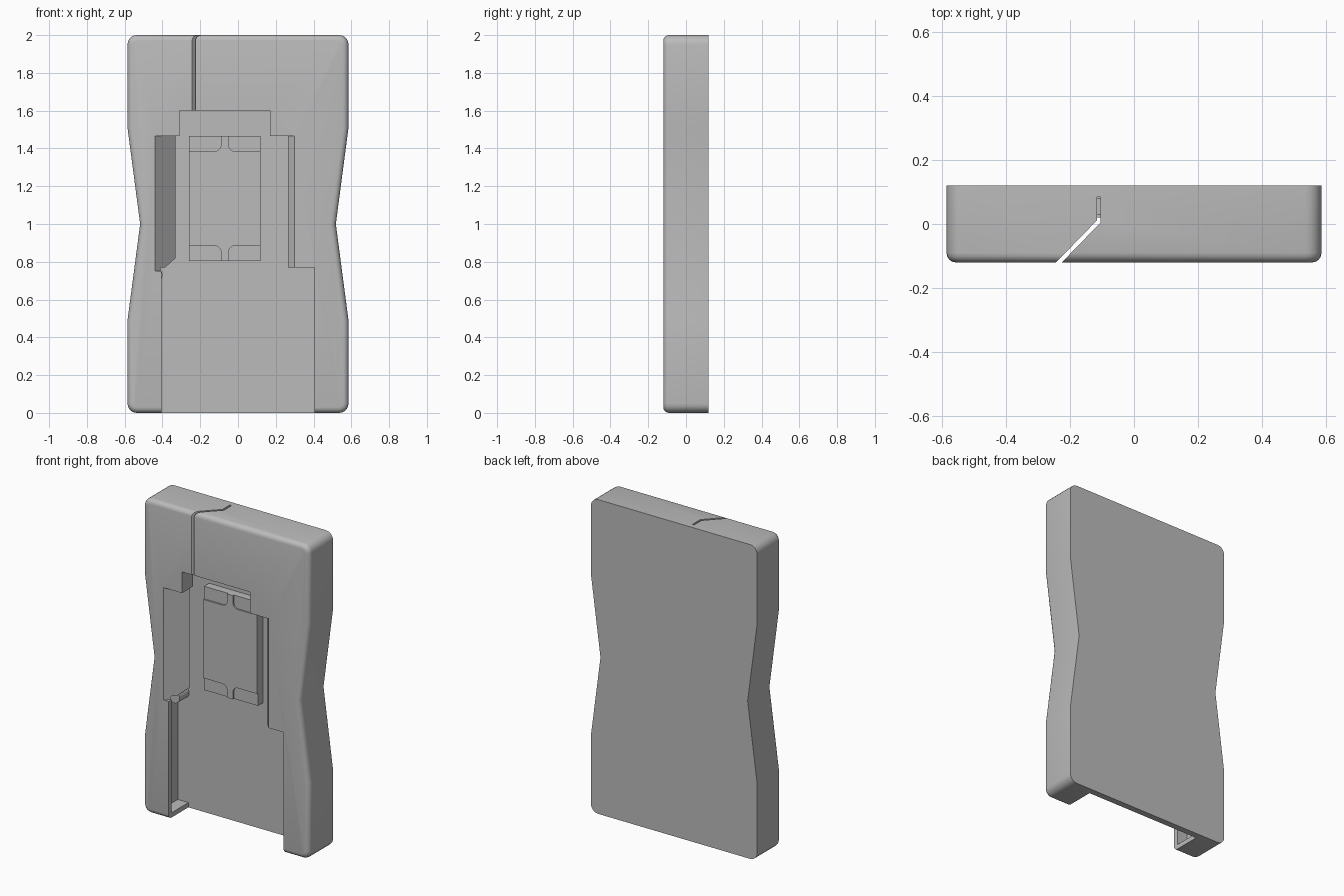
import bpy, bmesh, math
from mathutils import Vector

cube = bpy.data.objects.get("Cube")
if cube:
    bpy.data.objects.remove(cube, do_unlink=True)

grey = bpy.data.materials.new("matte_grey")
grey.use_nodes = True
grey.diffuse_color = (0.5, 0.5, 0.5, 1)
grey.node_tree.nodes["Principled BSDF"].inputs["Base Color"].default_value = (0.5, 0.5, 0.5, 1)

FRONT, BACK, FLOOR = -0.12, 0.12, 0.08
OUT = -0.2  # in front of the body, for cutters


def prism_mesh(points, low, high, axis):
    """Extrude a profile: (x, z) along y, or (x, y) along z."""
    bm = bmesh.new()
    place = (lambda a, b, t: (a, t, b)) if axis == "y" else (lambda a, b, t: (a, b, t))
    ends = [[bm.verts.new(place(a, b, t)) for a, b in points] for t in (low, high)]
    for ring in ends:
        bm.faces.new(ring)
    n = len(points)
    for i in range(n):
        j = (i + 1) % n
        bm.faces.new((ends[0][i], ends[0][j], ends[1][j], ends[1][i]))
    bmesh.ops.recalc_face_normals(bm, faces=bm.faces)
    return bm


def add_object(name, bm):
    mesh = bpy.data.meshes.new(name)
    bm.to_mesh(mesh)
    bm.free()
    mesh.materials.append(grey)
    obj = bpy.data.objects.new(name, mesh)
    bpy.context.collection.objects.link(obj)
    return obj


def rect(x0, x1, z0, z1):
    return [(x0, z0), (x1, z0), (x1, z1), (x0, z1)]


def cut(target, points, low, high, axis="y"):
    cutter = add_object("cutter", prism_mesh(points, low, high, axis))
    cutter.hide_render = True
    mod = target.modifiers.new("cut", "BOOLEAN")
    mod.operation, mod.solver, mod.object = "DIFFERENCE", "EXACT", cutter
    bpy.context.view_layer.objects.active = target
    bpy.ops.object.modifier_apply(modifier=mod.name)
    bpy.data.objects.remove(cutter, do_unlink=True)


def smooth(obj):
    bpy.ops.object.select_all(action="DESELECT")
    obj.select_set(True)
    bpy.context.view_layer.objects.active = obj
    bpy.ops.object.shade_smooth_by_angle(angle=math.radians(30))


# Waisted shell with rounded corners and a softened front rim
half = [(0.585, 0), (0.585, 0.49), (0.518, 1), (0.585, 1.51), (0.585, 2)]
outline = half + [(-x, z) for x, z in reversed(half)]
bm = prism_mesh(outline, FRONT, BACK, "y")
corners = [e for e in bm.edges
           if abs(e.verts[0].co.y - e.verts[1].co.y) > 0.1
           and abs(e.verts[0].co.z - 1) > 0.9]
bmesh.ops.bevel(bm, geom=corners, offset=0.05, segments=5, profile=0.5, affect="EDGES")
rim = [e for e in bm.edges if all(abs(v.co.y - FRONT) < 0.001 for v in e.verts)]
bmesh.ops.bevel(bm, geom=rim, offset=0.03, segments=4, profile=0.5, affect="EDGES")
shell = add_object("shell", bm)

# Open bays in the front
cut(shell, rect(-0.405, 0.405, -0.1, 0.77), OUT, FLOOR)
cut(shell, rect(-0.31, 0.17, 0.7, 1.6), OUT, FLOOR)
slanted_bay = [(-0.52, OUT), (-0.33, -0.01), (-0.33, FLOOR),
               (0.265, FLOOR), (0.265, -0.085), (0.38, OUT)]
cut(shell, slanted_bay, 0.75, 1.465, "z")

# Hollows behind the lips
lower_hollow = [(-0.48, 0.03), (0.48, 0.03), (0.48, 0.77), (0.265, 0.77),
                (0.265, 0.82), (-0.33, 0.82), (-0.385, 0.77), (-0.48, 0.77)]
cut(shell, lower_hollow, -0.09, FLOOR)
cut(shell, rect(-0.42, 0.36, 0.7, 1.6), -0.01, FLOOR)

# Bent cable slit through the top
d = 0.006
slit = [(-0.315 - d, OUT), (-0.315 + 2 * d, OUT), (-0.11 + d, 0.005),
        (-0.11 + d, 0.085), (-0.11 - d, 0.085), (-0.11 - d, 0.011)]
cut(shell, slit, 1.55, 2.1, "z")
smooth(shell)

# Raised block on the bay floor, with a shallow rounded pad in each corner
block = add_object("raised_block", prism_mesh(rect(-0.26, 0.12, 0.805, 1.465), 0.02, FLOOR + 0.01, "y"))
CX, CZ, R = -0.07, 1.135, 0.035
for sx in (-1, 1):
    for sz in (-1, 1):
        pad = [(0.3, 0.25), (0.02, 0.4), (0.3, 0.4)]
        arc = [(0.02 + R - R * math.cos(a), 0.25 + R - R * math.sin(a))
               for a in (math.pi / 2 * i / 6 for i in range(7))]
        pad = [pad[1]] + arc + [pad[0], pad[2]]
        cut(block, [(CX + sx * x, CZ + sz * z) for x, z in pad], 0, 0.03)
smooth(block)

# Small round peg at the top of the lower hollow
peg = bmesh.new()
bmesh.ops.create_cone(peg, cap_ends=True, segments=24, radius1=0.04, radius2=0.04, depth=0.1)
bmesh.ops.rotate(peg, verts=peg.verts, cent=(0, 0, 0),
                 matrix=Vector((0, 0, 1)).rotation_difference(Vector((0, 1, 0))).to_matrix())
bmesh.ops.translate(peg, verts=peg.verts, vec=(-0.44, 0.035, 0.73))
smooth(add_object("round_peg", peg))
